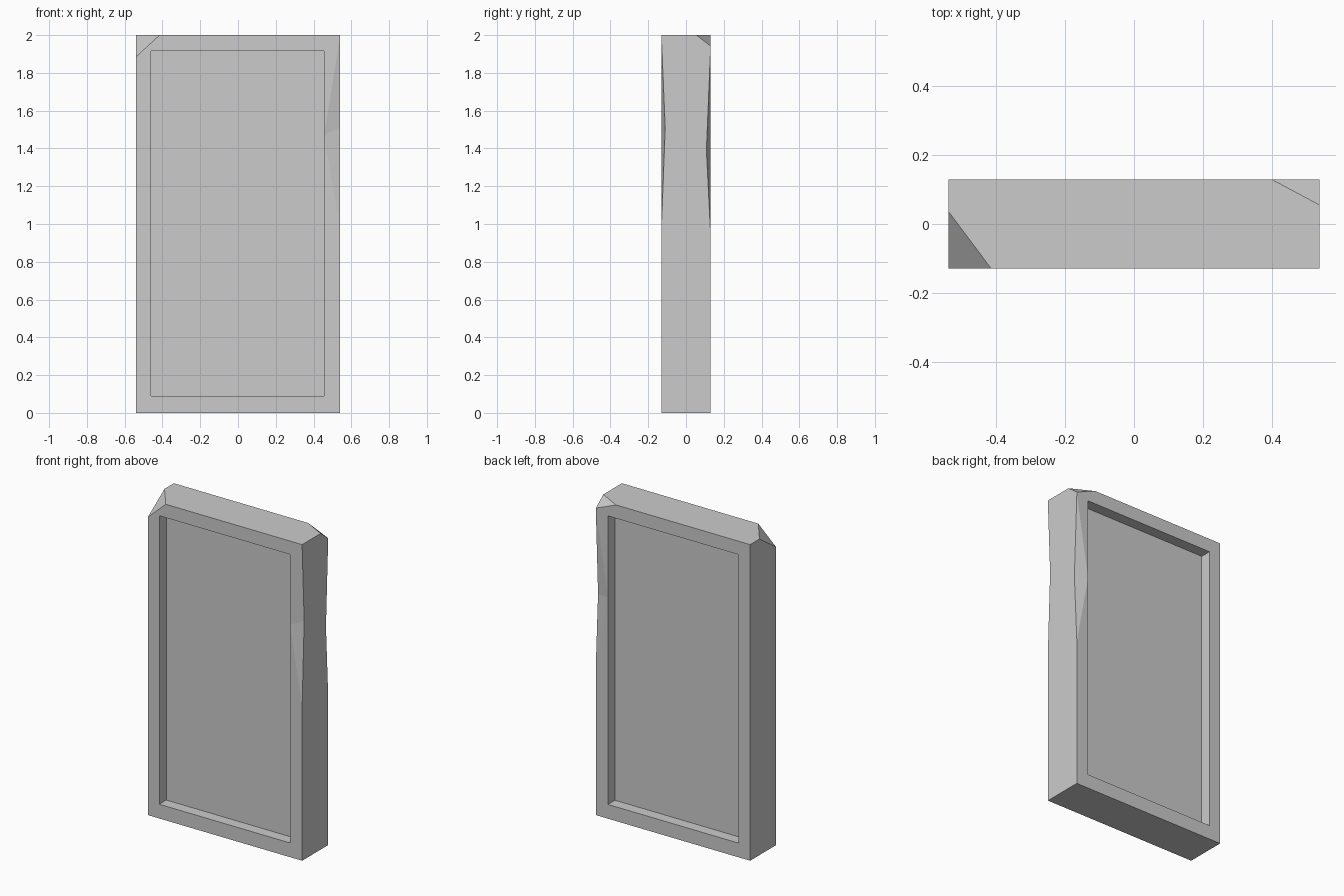
import bpy, bmesh
from mathutils import Vector as V

if "Cube" in bpy.data.objects:
    bpy.data.objects.remove(bpy.data.objects["Cube"])

W, D, H = 0.54, 0.13, 2.0               # half width, half depth, height
XL, XR, ZB, ZT = -0.46, 0.455, 0.09, 1.915  # panel recess
RECESS = 0.07


def hull(name, points):
    """Convex solid from a few points."""
    bm = bmesh.new()
    for p in points:
        bm.verts.new(p)
    bmesh.ops.convex_hull(bm, input=bm.verts[:])
    bmesh.ops.recalc_face_normals(bm, faces=bm.faces[:])
    bmesh.ops.dissolve_limit(bm, angle_limit=0.001, verts=bm.verts[:], edges=bm.edges[:])
    mesh = bpy.data.meshes.new(name)
    bm.to_mesh(mesh)
    bm.free()
    ob = bpy.data.objects.new(name, mesh)
    bpy.context.collection.objects.link(ob)
    return ob


def box(name, x0, x1, y0, y1, z0, z1):
    return hull(name, [(x, y, z) for x in (x0, x1) for y in (y0, y1) for z in (z0, z1)])


def cut(body, cutter):
    """Subtract the cutter and remove it."""
    cutter.hide_render = True
    mod = body.modifiers.new("cut", 'BOOLEAN')
    mod.operation = 'DIFFERENCE'
    mod.solver = 'EXACT'
    mod.object = cutter
    bpy.context.view_layer.objects.active = body
    bpy.ops.object.modifier_apply(modifier=mod.name)
    bpy.data.objects.remove(cutter)


def corner_cutter(corner, a, b, c):
    """Tetrahedron over a box corner, grown within the cutting plane."""
    pts = [V(p) for p in (corner, a, b, c)]
    mid = (pts[1] + pts[2] + pts[3]) / 3
    return hull("corner_cutter", [mid + (p - mid) * 1.6 for p in pts])


def chip_cutter(top, bottom, mid, inner):
    """Shallow V-shaped wedge whose ridge runs from mid to inner."""
    top, bottom, mid, inner = V(top), V(bottom), V(mid), V(inner)
    ridge = [mid + (inner - mid) * t for t in (-0.4, 1.3)]
    arms = [V((0, 0, 0)), (top - mid) * 1.3, (bottom - mid) * 1.3]
    return hull("chip_cutter", [r + a for r in ridge for a in arms])


# Slab with a sunken panel on the front and back
slab = box("framed_slab", -W, W, -D, D, 0, H)
for s in (-1, 1):
    y0, y1 = sorted((s * (D - RECESS), s * (D + 0.1)))
    cut(slab, box("recess_cutter", XL, XR, y0, y1, ZB, ZT))

# Long chips along the two right-hand edges
cut(slab, chip_cutter((W, -D, 1.99), (W, -D, 0.98), (W, -0.11, 1.51), (XR, -D, 1.47)))
cut(slab, chip_cutter((W, D, 1.93), (W, D, 0.95), (W, 0.108, 1.39), (XR, D, 1.40)))

# Broken top corners
cut(slab, corner_cutter((-W, -D, H), (-W, -D, 1.885), (-0.415, -D, H), (-W, 0.037, H)))
cut(slab, corner_cutter((W, D, H), (W, D, 1.942), (0.40, D, H), (W, 0.055, H)))
